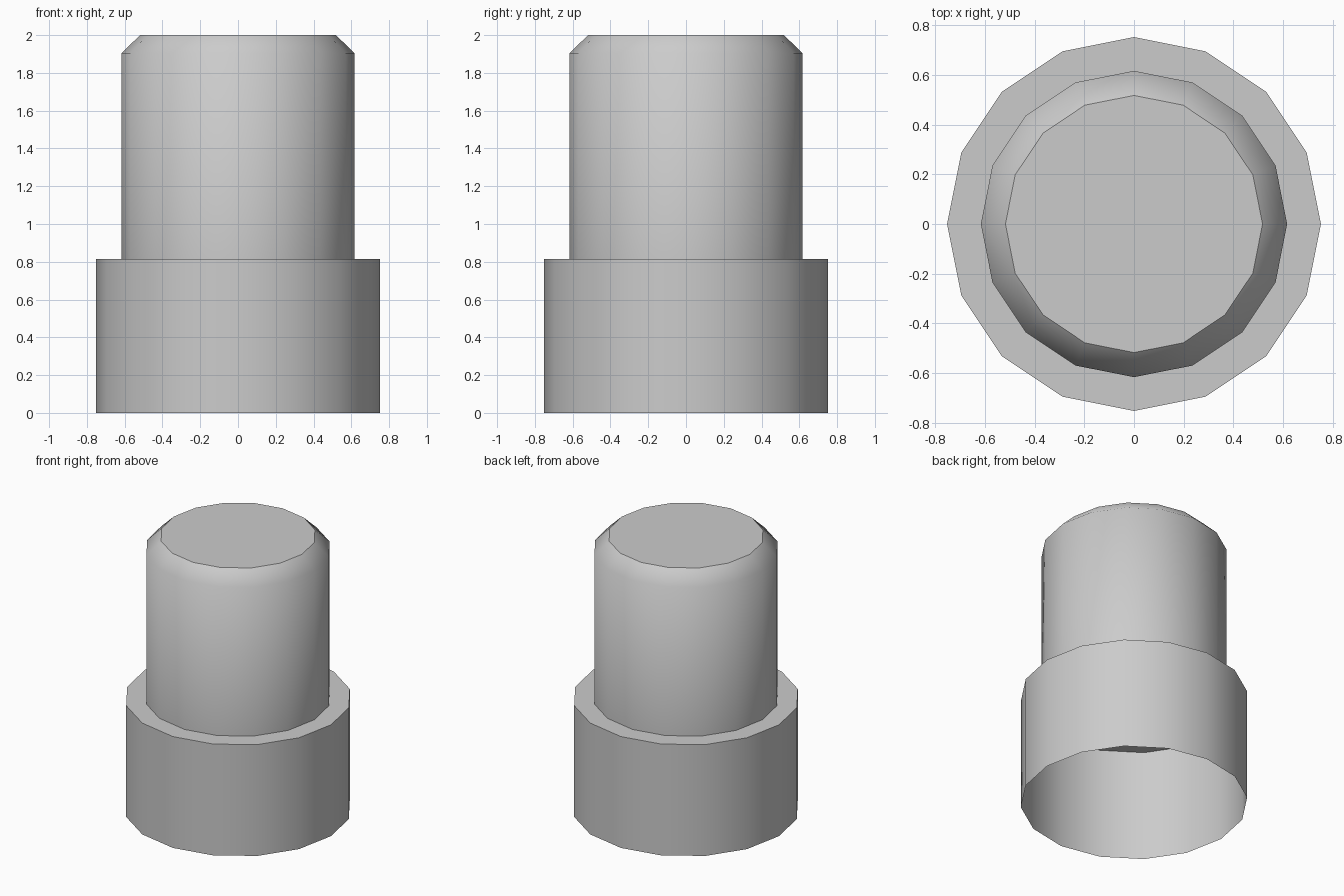
import bpy
import bmesh
from math import cos, sin, tau

SIDES = 16

cube = bpy.data.objects.get("Cube")
if cube:
    bpy.data.objects.remove(cube, do_unlink=True)

grey = bpy.data.materials.new("plain grey")
grey.use_nodes = True
colour = (0.6, 0.6, 0.6, 1)
grey.diffuse_color = colour
grey.node_tree.nodes["Principled BSDF"].inputs["Base Color"].default_value = colour


def turned_shell(name, profile, sharp_rings, cap):
    """Turn a (radius, height) profile into an open shell, smooth except at sharp rings."""
    bm = bmesh.new()
    rings = [[bm.verts.new((r * cos(tau * i / SIDES), r * sin(tau * i / SIDES), z))
              for i in range(SIDES)] for r, z in profile]
    for low, high in zip(rings, rings[1:]):
        for i in range(SIDES):
            j = (i + 1) % SIDES
            bm.faces.new((low[i], low[j], high[j], high[i])).smooth = True
    if cap:
        bm.faces.new(rings[-1])
    for k in sharp_rings:
        for i in range(SIDES):
            bm.edges.get((rings[k][i], rings[k][(i + 1) % SIDES])).smooth = False
    mesh = bpy.data.meshes.new(name)
    bm.to_mesh(mesh)
    bm.free()
    mesh.materials.append(grey)
    obj = bpy.data.objects.new(name, mesh)
    bpy.context.collection.objects.link(obj)
    return obj


# Wide hollow collar, open underneath, with a flat shoulder on top
turned_shell("collar", [(0.753, 0), (0.753, 0.815), (0.617, 0.815)], [1], False)

# Narrower plug with a chamfered rim and a flat top
turned_shell("plug", [(0.617, 0.815), (0.617, 1.905), (0.518, 2.0)], [2], True)
